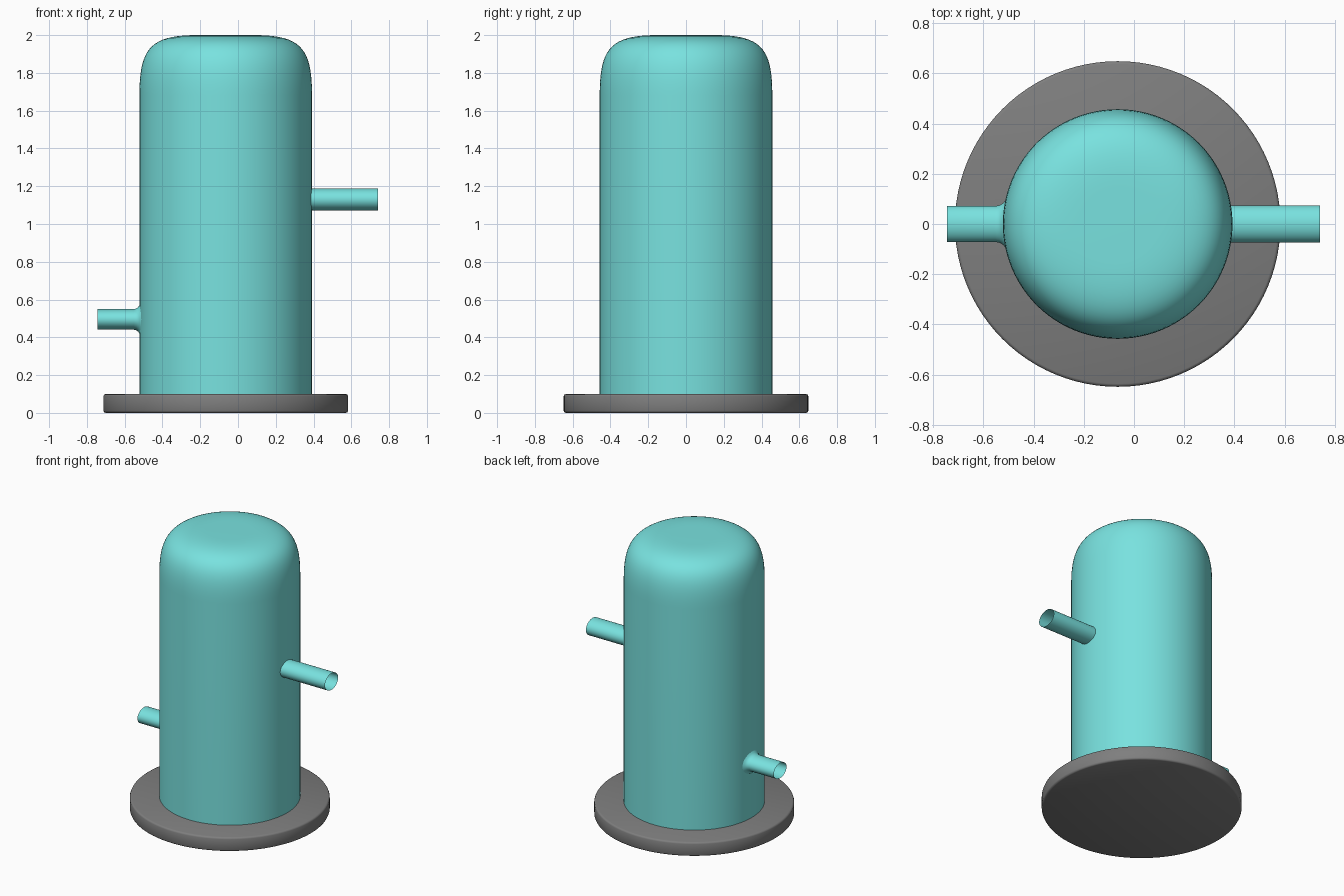
import bpy, bmesh, math
from mathutils import Vector
from mathutils.geometry import interpolate_bezier

cube = bpy.data.objects.get("Cube")
if cube:
    bpy.data.objects.remove(cube, do_unlink=True)

AXIS_X = -0.065
BODY_R = 0.457


def material(name, color):
    m = bpy.data.materials.new(name)
    m.use_nodes = True
    m.diffuse_color = color
    m.node_tree.nodes["Principled BSDF"].inputs["Base Color"].default_value = color
    return m


teal = material("teal", (0.19, 0.76, 0.74, 1))
grey = material("grey", (0.21, 0.21, 0.21, 1))


def finish(name, bm, mat, angle):
    mesh = bpy.data.meshes.new(name)
    bm.to_mesh(mesh)
    bm.free()
    mesh.materials.append(mat)
    obj = bpy.data.objects.new(name, mesh)
    bpy.context.collection.objects.link(obj)
    bpy.ops.object.select_all(action="DESELECT")
    obj.select_set(True)
    bpy.context.view_layer.objects.active = obj
    bpy.ops.object.shade_smooth_by_angle(angle=math.radians(angle))
    return obj


def lathe(name, profile, mat, angle=40, steps=96):
    """Spin (radius, height) points about the vertical axis."""
    bm = bmesh.new()
    verts = [bm.verts.new((r, 0, z)) for r, z in profile]
    edges = [bm.edges.new(pair) for pair in zip(verts, verts[1:])]
    bmesh.ops.spin(bm, geom=verts + edges, cent=(0, 0, 0), axis=(0, 0, 1),
                   angle=math.tau, steps=steps, use_duplicate=False)
    bmesh.ops.remove_doubles(bm, verts=bm.verts, dist=1e-5)
    bmesh.ops.recalc_face_normals(bm, faces=bm.faces)
    obj = finish(name, bm, mat, angle)
    obj.location.x = AXIS_X
    return obj


def pipe(name, z, ry, rz, x_end, flare=0.0, sides=48):
    """Open oval tube from the body wall outward, optionally flared at the wall."""
    side = math.copysign(1, x_end)
    bm = bmesh.new()
    rings = []
    # fraction of flare, distance outward from the wall
    stations = [(1, 0), (0.45, 0.008), (0.12, 0.02), (0, 0.035), (0, None)]
    if not flare:
        stations = [(0, 0), (0, None)]
    for f, d in stations:
        ring = []
        for i in range(sides):
            a = math.tau * i / sides
            y = (ry + f * flare) * math.cos(a)
            h = (rz + f * flare) * math.sin(a)
            wall = AXIS_X + side * (math.sqrt(BODY_R ** 2 - y * y) - 0.002)
            x = x_end if d is None else wall + side * d
            ring.append(bm.verts.new((x, y, z + h)))
        rings.append(ring)
    for a, b in zip(rings, rings[1:]):
        for i in range(sides):
            j = (i + 1) % sides
            quad = (a[i], a[j], b[j], b[i])
            bm.faces.new(quad if side > 0 else quad[::-1])
    return finish(name, bm, teal, 60)


# Base plate with softened rims
BASE_R, BASE_H, RIM = 0.648, 0.1, 0.012
lathe("base_plate", [(0, 0), (BASE_R - RIM, 0), (BASE_R - RIM * 0.3, RIM * 0.3),
                     (BASE_R, RIM), (BASE_R, BASE_H - RIM),
                     (BASE_R - RIM * 0.3, BASE_H - RIM * 0.3),
                     (BASE_R - RIM, BASE_H), (0, BASE_H)], grey, 50)

# Tank body with a softly rounded, flat-topped dome
dome = interpolate_bezier(Vector((BODY_R, 1.68)), Vector((BODY_R, 1.93)),
                          Vector((0.40, 2.0)), Vector((0.15, 2.0)), 20)
lathe("tank_body", [(BODY_R, 0.09)] + [(p.x, p.y) for p in dome] + [(0, 2.0)], teal)

# Upper pipe on the left, lower flared pipe on the right
pipe("upper_pipe", 1.13, 0.074, 0.059, 0.74)
pipe("lower_pipe", 0.495, 0.072, 0.054, -0.745, flare=0.025)
